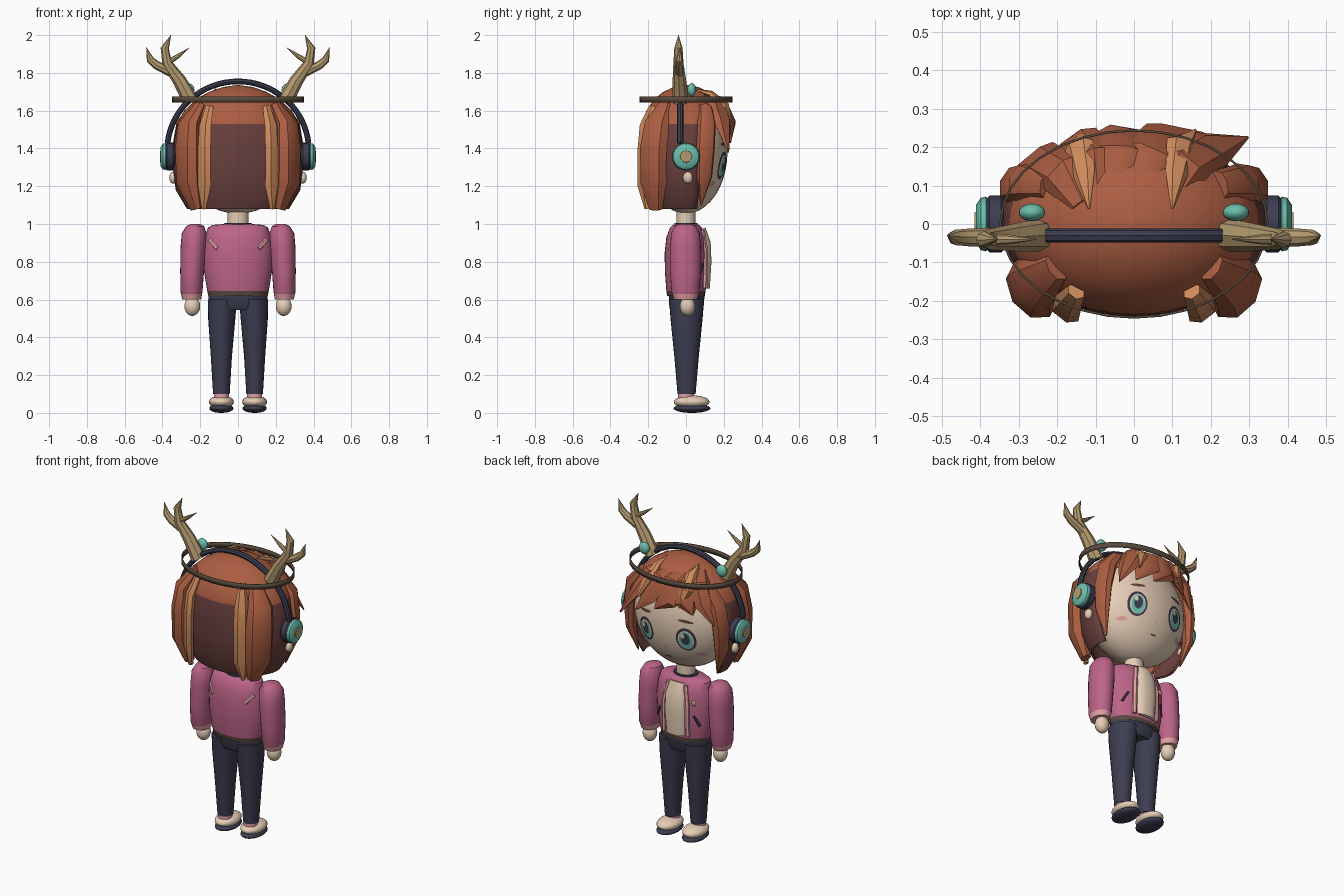
import bpy, bmesh, math
from mathutils import Vector

if "Cube" in bpy.data.objects:
    bpy.data.objects.remove(bpy.data.objects["Cube"])


def material(name, rgb):
    m = bpy.data.materials.new(name)
    m.diffuse_color = [((c / 255 + 0.055) / 1.055) ** 2.4 for c in rgb] + [1]
    m.use_nodes = True
    m.node_tree.nodes["Principled BSDF"].inputs["Base Color"].default_value = m.diffuse_color
    return m


HAIR = material("copper hair", (172, 94, 66))
STREAK = material("light hair streak", (208, 140, 92))
DARK = material("dark hair", (104, 64, 62))
PINK = material("rose jacket", (188, 100, 136))
NAVY = material("navy", (60, 61, 80))
HORN = material("antler tan", (182, 156, 112))
SKIN = material("skin", (230, 206, 182))
TEAL = material("teal", (108, 190, 172))
BROWN = material("dark brown", (88, 74, 60))
BLUSH = material("light pink", (226, 160, 164))

HEAD_C, HEAD_R = Vector((0, 0, 1.385)), Vector((.32, .22, .33))


def finish(name, bm, mats, rule=None, angle=35, fix=True):
    if fix:
        bmesh.ops.recalc_face_normals(bm, faces=bm.faces[:])
    if rule:
        for f in bm.faces:
            f.material_index = rule(f.calc_center_median())
    me = bpy.data.meshes.new(name)
    bm.to_mesh(me)
    bm.free()
    for m in mats:
        me.materials.append(m)
    ob = bpy.data.objects.new(name, me)
    bpy.context.collection.objects.link(ob)
    bpy.ops.object.select_all(action='DESELECT')
    ob.select_set(True)
    bpy.context.view_layer.objects.active = ob
    bpy.ops.object.shade_smooth_by_angle(angle=math.radians(angle))
    return ob


def skin_rings(bm, rings, cap):
    rows = [[bm.verts.new(p) for p in r] for r in rings]
    n = len(rows[0])
    for a, b in zip(rows, rows[1:]):
        for i in range(n):
            bm.faces.new((a[i], a[(i + 1) % n], b[(i + 1) % n], b[i]))
    if cap:
        bm.faces.new(rows[0])
        bm.faces.new(rows[-1])


def loft(name, rings, mats, n=24, rule=None, cap=True):
    """Stack of horizontal ellipses (z, cx, cy, rx, ry)."""
    bm = bmesh.new()
    ang = [2 * math.pi * i / n for i in range(n)]
    skin_rings(bm, [[(cx + rx * math.cos(a), cy + ry * math.sin(a), z) for a in ang]
                    for z, cx, cy, rx, ry in rings], cap)
    return finish(name, bm, mats, rule)


def sweep(name, pts, mat, n=8, centre=(0, 0, 1.4), s=1):
    """Tapered tube through (x, y, z, width, depth); depth points away from centre."""
    P = [Vector((p[0] * s, p[1], p[2])) for p in pts]
    rings = []
    for i, p in enumerate(P):
        t = (P[min(i + 1, len(P) - 1)] - P[max(i - 1, 0)]).normalized()
        side = t.cross(p - Vector(centre)).normalized()
        out = side.cross(t)
        w, d = pts[i][3], pts[i][-1]
        rings.append([p + side * w * math.cos(2 * math.pi * k / n)
                      + out * d * math.sin(2 * math.pi * k / n) for k in range(n)])
    bm = bmesh.new()
    skin_rings(bm, rings, True)
    return finish(name, bm, [mat])


def ellipsoid(name, c, r, mat, seg=20):
    bm = bmesh.new()
    bmesh.ops.create_uvsphere(bm, u_segments=seg, v_segments=seg // 2 + 2, radius=1)
    for v in bm.verts:
        v.co = Vector(a * b + o for a, b, o in zip(v.co, r, c))
    return finish(name, bm, [mat], angle=60)


def decal(name, x, z, w, h, off, mat, n=16, tilt=0):
    """Thin patch that follows the face."""
    def on_face(px, pz):
        k = 1 - (px / HEAD_R.x) ** 2 - ((pz - HEAD_C.z) / HEAD_R.z) ** 2
        return (px, HEAD_R.y * math.sqrt(max(k, 0)) + off, pz)
    bm = bmesh.new()
    c = bm.verts.new(on_face(x, z))
    rim = []
    for i in range(n):
        a = 2 * math.pi * i / n
        dx = w * math.cos(a)
        rim.append(bm.verts.new(on_face(x + dx, z + h * math.sin(a) + tilt * dx)))
    for i in range(n):
        bm.faces.new((c, rim[(i + 1) % n], rim[i]))
    finish(name, bm, [mat], fix=False)


# head and neck
ellipsoid("head", HEAD_C, HEAD_R, SKIN, 36)
loft("neck", [(.96, 0, 0, .055, .05), (1.1, 0, 0, .055, .05)], [SKIN])

# hair shell: copper cap over a dark bob that is open at the face
shell = [(1.08, .27, .19), (1.18, .33, .23), (1.3, .345, .24), (1.4, .345, .24),
         (1.53, .325, .235), (1.6, .285, .21), (1.66, .22, .17), (1.7, .15, .12),
         (1.725, .08, .065), (1.735, .01, .01)]
hair = loft("hair_shell", [(z, 0, 0, rx, ry) for z, rx, ry in shell], [HAIR, DARK], 40,
            lambda c: int(c.z < 1.53))
bm = bmesh.new()
bm.from_mesh(hair.data)
gone = [f for f in bm.faces if f.calc_center_median().z < 1.53
        and (f.calc_center_median().y > .08 or len(f.verts) > 4)]
bmesh.ops.delete(bm, geom=gone, context='FACES')
bm.to_mesh(hair.data)
bm.free()
mod = hair.modifiers.new("thickness", 'SOLIDIFY')
mod.thickness, mod.offset = .012, -1

# fringe swept to one side
for i, (sx, mx, tx, ty, tz, w) in enumerate([
        (-.14, -.24, -.30, .15, 1.42, .06), (-.10, -.15, -.19, .205, 1.48, .07),
        (-.06, -.03, .05, .235, 1.47, .075), (.0, .09, .18, .235, 1.43, .075),
        (.08, .19, .295, .225, 1.38, .065)]):
    my = .235 * math.sqrt(1 - (mx / .34) ** 2)
    sweep(f"fringe_lock_{i}", [(sx, .05, 1.69, .03, .015), ((sx + mx) / 2, my * .8, 1.645, w, .03),
                               (mx, my * .97, 1.55, w, .03), (tx, ty, tz, .004, .004)], HAIR, 6)
for x in (-.13, .11):
    sweep("fringe_streak", [(x * .9, .04, 1.715, .003, .003), (x, .13, 1.69, .03, .015),
                            (x * 1.1, .205, 1.625, .04, .02),
                            (x * 1.15 + .03, .24, 1.52, .004, .01)], STREAK, 6)

for s, side in ((1, "right"), (-1, "left")):
    # hanging locks
    sweep(f"{side}_back_lock", [(.2, -.11, 1.63, .04, .03), (.26, -.155, 1.53, .075, .05),
                                (.265, -.17, 1.4, .085, .06), (.26, -.17, 1.22, .08, .06),
                                (.22, -.16, 1.08, .04, .03)], HAIR, 8, s=s)
    sweep(f"{side}_back_streak", [(.15, -.175, 1.62, .025, .02), (.175, -.215, 1.52, .042, .025),
                                  (.18, -.225, 1.4, .045, .025), (.18, -.225, 1.2, .045, .025),
                                  (.18, -.205, 1.08, .012, .015)], STREAK, 6, s=s)
    sweep(f"{side}_front_lock", [(.22, .1, 1.62, .04, .03), (.285, .105, 1.53, .055, .045),
                                 (.31, .1, 1.4, .055, .04), (.31, .095, 1.25, .045, .03),
                                 (.27, .08, 1.1, .004, .004)], HAIR, 8, s=s)

    # antlers
    horn = dict(centre=(0, -5, 1.8), s=s, n=8)
    sweep(f"{side}_antler", [(.25, -.03, 1.65, .043), (.31, -.035, 1.76, .036),
                             (.375, -.04, 1.85, .027), (.388, -.04, 1.93, .022),
                             (.355, -.04, 2.0, .001)], HORN, **horn)
    sweep(f"{side}_antler_outer_tine", [(.345, -.035, 1.8, .026), (.43, -.035, 1.84, .023),
                                        (.465, -.035, 1.87, .02), (.485, -.03, 1.935, .001)],
          HORN, **horn)
    sweep(f"{side}_antler_inner_tine", [(.38, -.04, 1.85, .016), (.32, -.04, 1.887, .012),
                                        (.255, -.04, 1.935, .001)], HORN, **horn)
    ellipsoid(f"{side}_teal_bead", (s * .265, .03, 1.71), (.034, .023, .036), TEAL)

    # headphone cups and ear lobes
    cup = dict(n=24, centre=(0, -5, 1.357), s=s)
    for part, mat, prof in (
            ("pad", NAVY, ((.33, .06), (.345, .074), (.375, .074), (.388, .06))),
            ("cup", TEAL, ((.375, .06), (.385, .071), (.398, .068), (.41, .05))),
            ("disc", HORN, ((.4, .034), (.414, .03)))):
        sweep(f"{side}_headphone_{part}", [(x, 0, 1.357, r) for x, r in prof], mat, **cup)
    ellipsoid(f"{side}_ear_lobe", (s * .342, .01, 1.245), (.022, .026, .032), SKIN, 12)

    # face details
    ex = s * .135
    decal(f"{side}_eye_outline", ex, 1.31, .058, .074, .003, NAVY)
    decal(f"{side}_eye_white", ex, 1.308, .045, .06, .005, SKIN)
    decal(f"{side}_iris", ex, 1.305, .038, .056, .0065, TEAL)
    decal(f"{side}_pupil", ex, 1.315, .025, .038, .008, NAVY)
    decal(f"{side}_eye_glint", ex + .014, 1.335, .011, .015, .0095, SKIN)
    decal(f"{side}_eyebrow", ex, 1.425, .045, .009, .004, DARK, tilt=-.1 * s)
    decal(f"{side}_cheek_blush", s * .2, 1.215, .026, .012, .004, BLUSH)

    # sleeves, cuffs and hands
    loft(f"{side}_sleeve", [(z, s * cx, -.003, rx, ry) for z, cx, rx, ry in (
        (1.0, .225, .025, .03), (.988, .227, .048, .055), (.95, .232, .066, .076),
        (.88, .236, .068, .082), (.75, .243, .063, .082), (.64, .246, .058, .074),
        (.63, .246, .056, .07), (.6, .245, .05, .06))], [PINK, BLUSH],
        rule=lambda c: int(c.z < .63))
    ellipsoid(f"{side}_hand", (s * .242, .008, .565), (.042, .04, .052), SKIN)

    # legs and shoes
    loft(f"{side}_leg", [(z, s * cx, .003, rx, ry) for z, cx, rx, ry in (
        (.6, .083, .077, .093), (.5, .086, .072, .085), (.3, .088, .056, .065),
        (.1, .088, .044, .048))], [NAVY])
    loft(f"{side}_sock", [(.07, s * .088, 0, .04, .042), (.11, s * .088, 0, .039, .042)], [BLUSH])
    ellipsoid(f"{side}_shoe", (s * .088, .03, .058), (.066, .095, .035), SKIN)
    ellipsoid(f"{side}_sole", (s * .088, .032, .024), (.064, .098, .024), NAVY)

    # jacket trim, pockets and back marks
    body = dict(centre=(0, 0, .8), s=s, n=6)
    sweep(f"{side}_jacket_trim", [(.06, .088, .965, .014, .012), (.08, .104, .85, .016, .012),
                                  (.08, .1, .66, .014, .012)], BLUSH, **body)
    sweep(f"{side}_pocket", [(.115, .09, .79, .008, .006), (.145, .07, .73, .008, .006)],
          NAVY, **body)
    sweep(f"{side}_back_mark", [(.153, -.058, .918, .012, .006), (.11, -.09, .87, .012, .006)],
          BLUSH, **body)

decal("mouth", 0, 1.165, .02, .005, .004, DARK, 8)
decal("nose", 0, 1.235, .006, .008, .004, BLUSH, 8)

# headphone band and hoop around the head
arc = [math.radians(6 + 168 * i / 32) for i in range(33)]
sweep("headphone_band", [(.375 * math.cos(a), -.03, 1.39 + .365 * math.sin(a), .018, .015)
                         for a in arc], NAVY, 8, (0, -.03, 1.3))
hoop = loft("head_hoop", [(1.643, 0, 0, .35, .246), (1.675, 0, 0, .35, .246)], [BROWN], 32, cap=False)
hoop.modifiers.new("thickness", 'SOLIDIFY').thickness = .006

# jacket body, hem, shirt, collar and badge
loft("jacket", [(.62, 0, 0, .157, .1), (.645, 0, 0, .163, .104), (.75, 0, 0, .18, .112),
                (.85, 0, 0, .184, .113), (.93, 0, 0, .175, .104), (.98, 0, 0, .16, .085),
                (.995, 0, 0, .135, .07), (1.0, 0, 0, .07, .055)], [PINK, BROWN], 32,
     lambda c: int(c.z < .64))
sweep("shirt_panel", [(0, .085, .975, .05, .02), (0, .108, .9, .065, .024),
                      (0, .112, .8, .068, .024), (0, .105, .66, .06, .022)], SKIN, 10, (0, 0, .8))
loft("collar", [(.985, 0, 0, .08, .065), (1.006, 0, 0, .072, .06)], [NAVY])
ellipsoid("badge", (-.115, .088, .87), (.016, .008, .018), HORN, 8)

# trouser hips
loft("hips", [(.545, 0, .003, .13, .08), (.57, 0, .003, .157, .092), (.63, 0, .003, .157, .095)], [NAVY])
